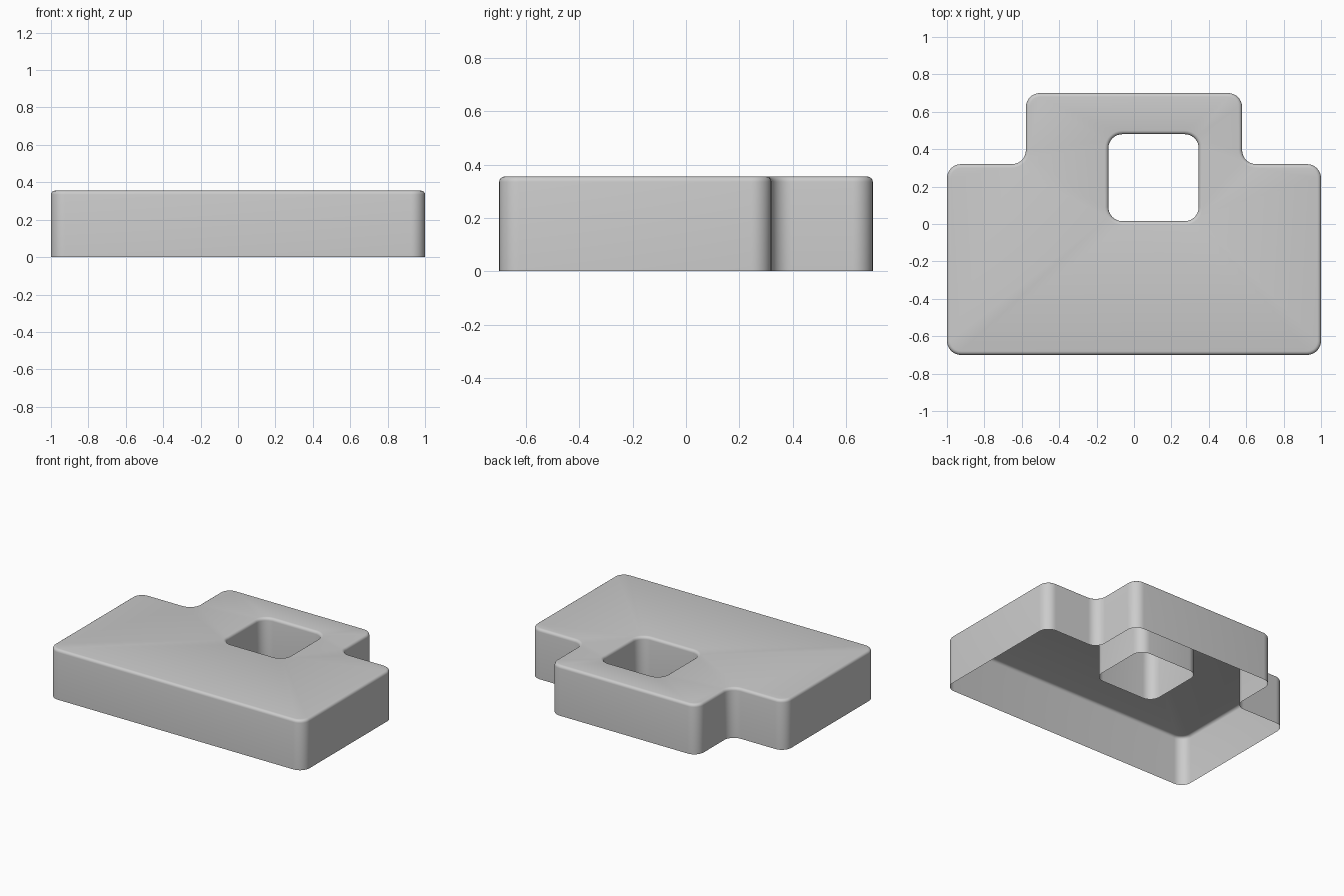
import bpy, bmesh, math
from mathutils import Vector

if "Cube" in bpy.data.objects:
    bpy.data.objects.remove(bpy.data.objects["Cube"])

HEIGHT, CORNER, EDGE = 0.355, 0.075, 0.02
STEPS = 8


def rounded_loop(corners, inset):
    """Right-angled outline with rounded corners, inset into the material on its left."""
    pts = []
    for i, c in enumerate(corners):
        p = Vector(c)
        d0 = (p - Vector(corners[i - 1])).normalized()
        d1 = (Vector(corners[(i + 1) % len(corners)]) - p).normalized()
        centre = p + CORNER * (d1 - d0)
        radius = CORNER - inset if d0.cross(d1) > 0 else CORNER + inset
        for k in range(STEPS + 1):
            t = math.pi / 2 * k / STEPS
            pts.append(centre + radius * (math.sin(t) * d0 - math.cos(t) * d1))
    return pts


# stepped outline (counter-clockwise) and square window (clockwise)
outline = [(-1, -0.7), (1, -0.7), (1, 0.32), (0.578, 0.32),
           (0.578, 0.7), (-0.578, 0.7), (-0.578, 0.32), (-1, 0.32)]
window = [(-0.137, 0.015), (-0.137, 0.48), (0.346, 0.48), (0.346, 0.015)]

# wall profile: straight side, then a rounded top edge (inset, z)
profile = [(0, 0)]
for k in range(5):
    a = math.pi / 2 * k / 4
    profile.append((EDGE * (1 - math.cos(a)), HEIGHT - EDGE + EDGE * math.sin(a)))

bm = bmesh.new()
rim_edges = []
for corners in (outline, window):
    rings = [[bm.verts.new((p.x, p.y, z)) for p in rounded_loop(corners, inset)]
             for inset, z in profile]
    n = len(rings[0])
    for low, high in zip(rings, rings[1:]):
        for i in range(n):
            j = (i + 1) % n
            bm.faces.new((low[i], low[j], high[j], high[i]))
    rim_edges += [bm.edges.get((rings[-1][i], rings[-1][(i + 1) % n])) for i in range(n)]

# flat top around the window; the underside stays open
top = bmesh.ops.triangle_fill(bm, edges=rim_edges, use_beauty=True, normal=(0, 0, 1))
for f in top["geom"]:
    if isinstance(f, bmesh.types.BMFace):
        f.normal_update()
        if f.normal.z < 0:
            f.normal_flip()

mesh = bpy.data.meshes.new("stepped_cover")
bm.to_mesh(mesh)
bm.free()
cover = bpy.data.objects.new("stepped_cover", mesh)
bpy.context.collection.objects.link(cover)
bpy.context.view_layer.objects.active = cover
cover.select_set(True)
bpy.ops.object.shade_smooth_by_angle(angle=math.radians(35))
